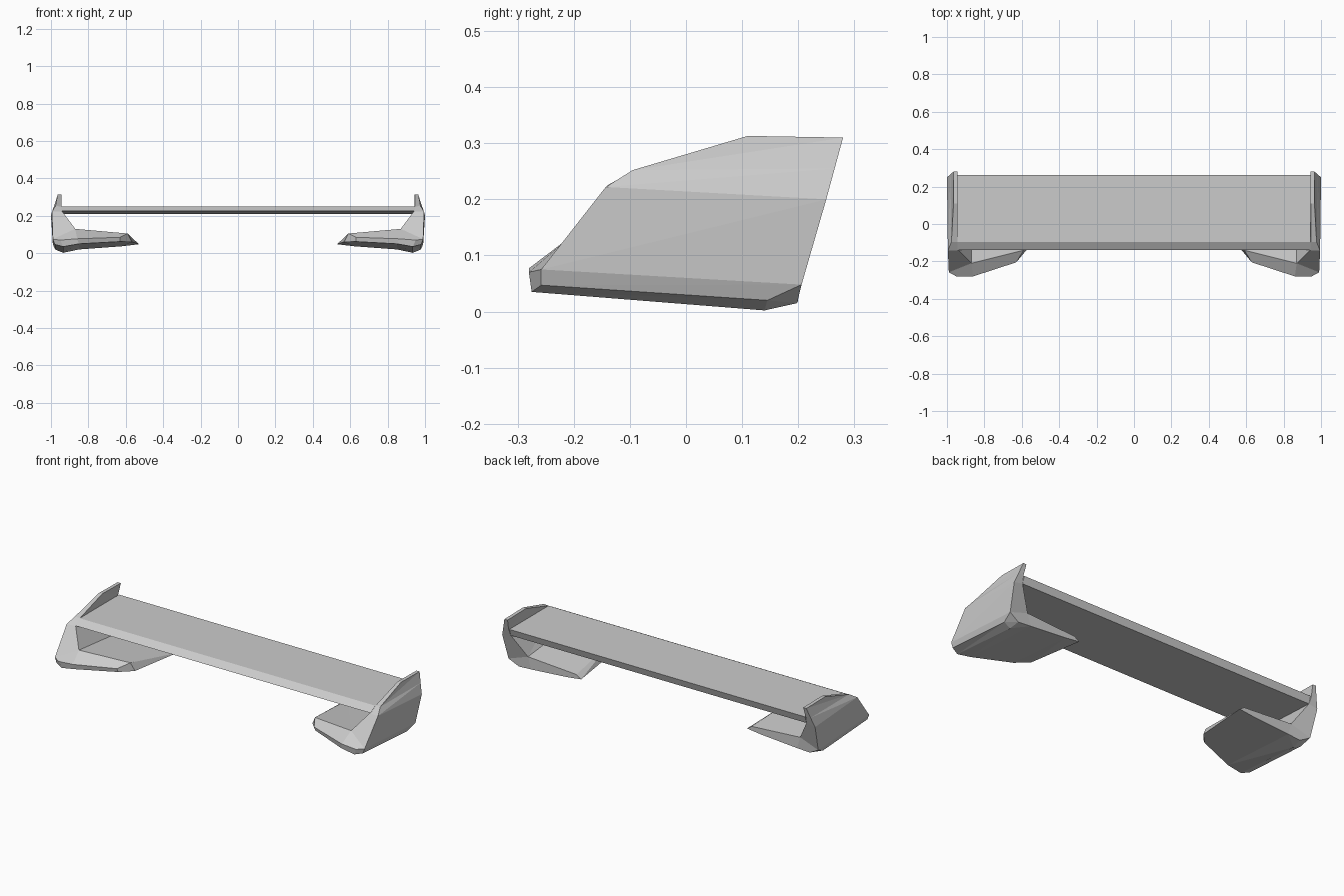
import bpy, bmesh


def make_object(name, verts, faces):
    bm = bmesh.new()
    vs = [bm.verts.new(v) for v in verts]
    for f in faces:
        bm.faces.new([vs[i] for i in f])
    bmesh.ops.recalc_face_normals(bm, faces=bm.faces)
    mesh = bpy.data.meshes.new(name)
    bm.to_mesh(mesh)
    bm.free()
    obj = bpy.data.objects.new(name, mesh)
    bpy.context.collection.objects.link(obj)
    return obj


# Wing blade: a four-sided profile (y, z) extruded across x
profile = [(-0.14, 0.225), (-0.095, 0.25), (0.263, 0.25), (0.25, 0.21)]
n = len(profile)
verts = [(x, y, z) for x in (-0.945, 0.945) for y, z in profile]
faces = [(i, (i + 1) % n, n + (i + 1) % n, n + i) for i in range(n)]
faces += [tuple(range(n)), tuple(range(n, 2 * n))]
make_object("wing_blade", verts, faces)

# End bracket: C-shaped ring, each corner given as (front point, back point)
ring = [
    ((0.945, 0.11, 0.313), (0.945, 0.28, 0.31)),     # 0 fin top inner
    ((0.965, 0.11, 0.313), (0.965, 0.28, 0.31)),     # 1 fin top outer
    ((0.976, -0.095, 0.252), (0.982, 0.265, 0.255)), # 2 fin base outer
    ((0.995, -0.143, 0.222), (1.0, 0.25, 0.2)),      # 3 shoulder
    ((0.99, -0.258, 0.075), (0.99, 0.206, 0.048)),   # 4 outer low
    ((0.98, -0.258, 0.047), (0.978, 0.145, 0.02)),   # 5 lower chamfer
    ((0.935, -0.275, 0.035), (0.935, 0.14, 0.002)),  # 6 bottom
    ((0.85, -0.275, 0.05), (0.85, 0.2, 0.02)),       # 7 foot underside
    ((0.63, -0.195, 0.062), (0.62, 0.2, 0.037)),     # 8 foot underside end
    ((0.567, -0.13, 0.06), (0.53, 0.2, 0.048)),      # 9 foot tip low
    ((0.59, -0.14, 0.105), (0.56, 0.2, 0.068)),      # 10 foot tip top
    ((0.87, -0.21, 0.13), (0.87, 0.2, 0.088)),       # 11 inner corner
    ((0.94, -0.14, 0.223), (0.945, 0.25, 0.21)),     # 12 under the blade
    ((0.945, -0.095, 0.25), (0.95, 0.263, 0.25)),    # 13 fin base inner
]
n = len(ring)
verts = [p[0] for p in ring] + [p[1] for p in ring]
# Nose rim points on the front, and one lower corner on the back
verts += [(0.95, -0.28, 0.07), (0.86, -0.28, 0.077), (0.63, -0.205, 0.085),
          (0.93, 0.198, 0.015)]
N1, N2, N3, M = range(2 * n, 2 * n + 4)

# Long sides between the front and back rings
faces = []
for i in range(n):
    j = (i + 1) % n
    faces += [(i, n + i, j), (n + i, n + j, j)]

# Front closing faces
faces += [(0, 1, 2, 13), (13, 2, 3, 12), (12, 3, 4, 11), (11, 4, N1, N2),
          (4, 5, 6, N1), (N1, 6, 7, N2), (N2, 7, 8, N3),
          (11, N2, N3, 10), (N3, 8, 9, 10)]
# Back closing faces
back = [(0, 1, 2, 13), (13, 2, 3, 12), (12, 3, 4, 11), (11, 4, M, 7),
        (4, 5, M), (5, 6, M), (6, 7, M), (11, 7, 8, 10), (8, 9, 10)]
faces += [tuple(i if i == M else i + n for i in f) for f in back]

brackets = make_object("end_brackets", verts, faces)
mirror = brackets.modifiers.new("mirror", 'MIRROR')
mirror.use_axis = (True, False, False)
mirror.use_mirror_merge = False
